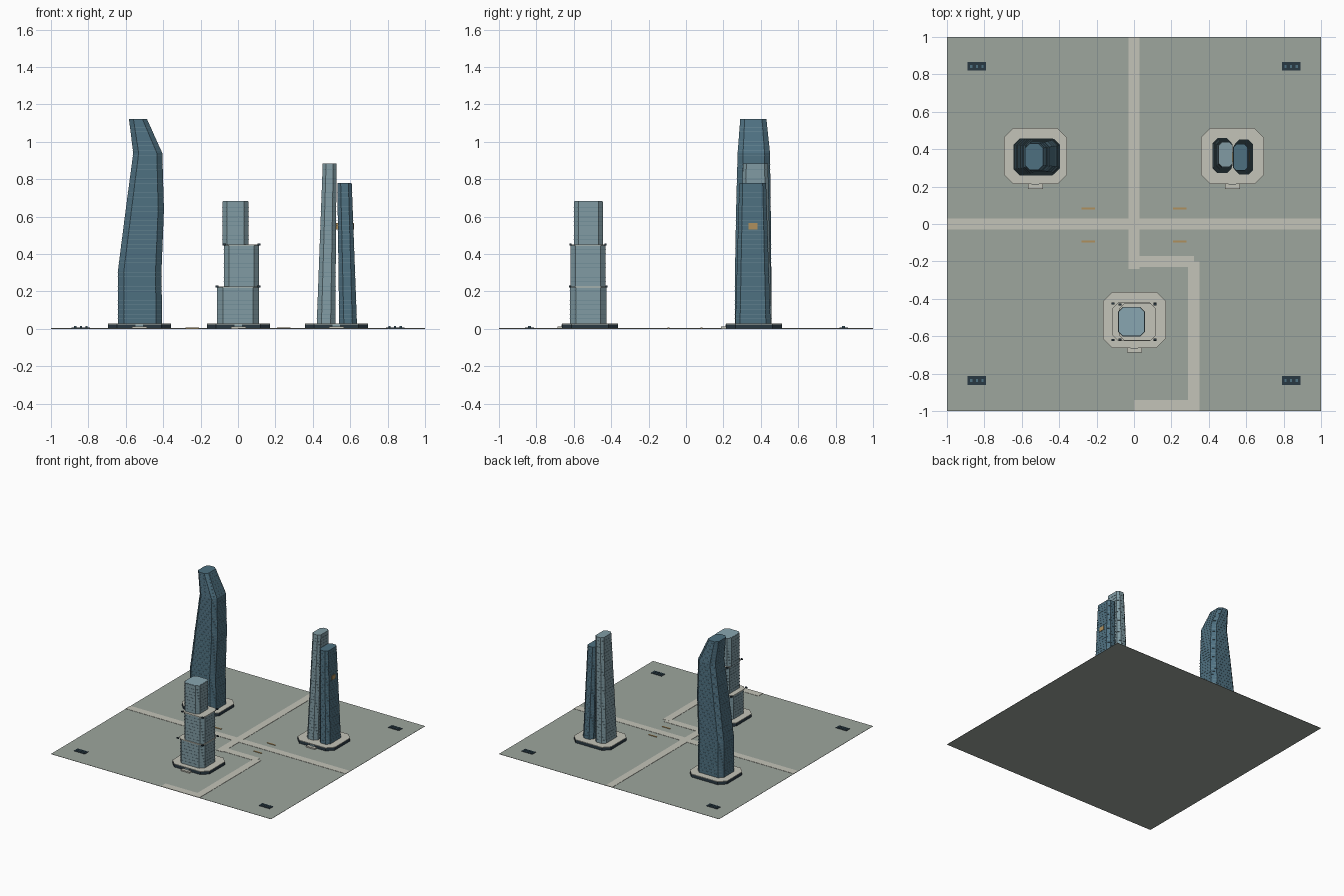
import bpy, bmesh

if "Cube" in bpy.data.objects:
    bpy.data.objects.remove(bpy.data.objects["Cube"])

def material(name, rgb):
    m = bpy.data.materials.new(name)
    m.diffuse_color = (*rgb, 1)
    m.use_nodes = True
    m.node_tree.nodes["Principled BSDF"].inputs["Base Color"].default_value = m.diffuse_color
    return m

GROUND = material("ground_grey", (0.34, 0.38, 0.34))
PAVING = material("paving", (0.55, 0.55, 0.48))
DARK = material("dark_stone", (0.022, 0.04, 0.055))
DEEP = material("deep_glass", (0.075, 0.16, 0.215))
PALE = material("pale_glass", (0.22, 0.33, 0.37))
BAND = material("floor_band", (0.14, 0.24, 0.29))
ROOF = material("roof_panel", (0.25, 0.38, 0.44))
AMBER = material("amber", (0.43, 0.28, 0.11))

def finish(name, bm, mat):
    bmesh.ops.recalc_face_normals(bm, faces=bm.faces)
    me = bpy.data.meshes.new(name)
    bm.to_mesh(me)
    bm.free()
    me.materials.append(mat)
    ob = bpy.data.objects.new(name, me)
    bpy.context.collection.objects.link(ob)
    return ob

def add_box(bm, x0, x1, y0, y1, z0, z1):
    vs = bmesh.ops.create_cube(bm, size=1)["verts"]
    for v in vs:
        v.co = ((x0 + x1) / 2 + v.co.x * (x1 - x0),
                (y0 + y1) / 2 + v.co.y * (y1 - y0),
                (z0 + z1) / 2 + v.co.z * (z1 - z0))

def boxes(name, mat, items):
    bm = bmesh.new()
    for it in items:
        add_box(bm, *it)
    return finish(name, bm, mat)

# Chamfered rectangle section: (z, x0, x1, y0, y1, chamfer)
def ring(s, grow=0.0):
    z, x0, x1, y0, y1, c = s
    x0, x1, y0, y1 = x0 - grow, x1 + grow, y0 - grow, y1 + grow
    return [(x0 + c, y0, z), (x1 - c, y0, z), (x1, y0 + c, z), (x1, y1 - c, z),
            (x1 - c, y1, z), (x0 + c, y1, z), (x0, y1 - c, z), (x0, y0 + c, z)]

def add_loft(bm, sections, grow=0.0):
    rings = [[bm.verts.new(p) for p in ring(s, grow)] for s in sections]
    for a, b in zip(rings, rings[1:]):
        for i in range(8):
            j = (i + 1) % 8
            bm.faces.new((a[i], a[j], b[j], b[i]))
    bm.faces.new(rings[0][::-1])
    bm.faces.new(rings[-1])

def loft(name, mat, sections):
    bm = bmesh.new()
    add_loft(bm, sections)
    return finish(name, bm, mat)

def section_at(sections, z):
    for a, b in zip(sections, sections[1:]):
        if z <= b[0]:
            t = (z - a[0]) / (b[0] - a[0])
            return tuple(p + (q - p) * t for p, q in zip(a, b))
    return sections[-1]

# Tower shell with thin floor bands wrapped round it
def tower(name, mat, sections, step=0.025):
    loft(name, mat, sections)
    bm = bmesh.new()
    z = sections[0][0] + step
    while z < sections[-1][0] - 0.01:
        add_loft(bm, [section_at(sections, z), section_at(sections, z + 0.002)], 0.0012)
        z += step
    finish(name + "_floor_bands", bm, BAND)

# Ground and paths
boxes("ground", GROUND, [(-1, 1, -1, 1, 0, 0.002)])
boxes("paths", PAVING, [
    (-1, 1, -0.03, 0.03, 0.001, 0.004),
    (-0.03, 0.03, -0.24, 1, 0.001, 0.0042),
    (0, 0.32, -0.23, -0.17, 0.001, 0.004),
    (0.29, 0.35, -1, -0.2, 0.001, 0.0042),
    (0, 0.35, -1, -0.94, 0.001, 0.004)])
boxes("amber_markers", AMBER, [
    (s * 0.245 - 0.036, s * 0.245 + 0.036, y - 0.005, y + 0.005, 0.001, 0.006)
    for s in (-1, 1) for y in (0.083, -0.093)])

# Podiums: dark plinth, pale top, entrance step
for label, cx, cy in (("bent", -0.527, 0.363), ("twin", 0.526, 0.363), ("tiered", 0.002, -0.513)):
    def sec(z, g):
        return (z, cx - 0.167 - g, cx + 0.167 + g, cy - 0.147 - g, cy + 0.147 + g, 0.05)
    loft(label + "_plinth", DARK, [sec(0.001, 0.002), sec(0.024, 0.002)])
    loft(label + "_podium_top", PAVING, [sec(0.024, 0.002), sec(0.028, 0.002)])
    boxes(label + "_entrance_step", PAVING,
          [(cx - 0.04, cx + 0.04, cy - 0.175, cy - 0.14, 0.001, 0.012)])
    boxes(label + "_entrance", PALE,
          [(cx - 0.02, cx + 0.02, cy - 0.152, cy - 0.14, 0.002, 0.023)])

# Bent tower
bent = [(0.027, -0.642, -0.406, 0.261, 0.456, 0.032),
        (0.31, -0.642, -0.409, 0.262, 0.456, 0.032),
        (0.64, -0.600, -0.396, 0.268, 0.453, 0.031),
        (0.94, -0.560, -0.405, 0.276, 0.449, 0.029),
        (1.122, -0.583, -0.487, 0.290, 0.430, 0.024)]
tower("bent_tower", DEEP, bent)

# Twin towers joined by a sky bridge
tower("twin_tower_tall", PALE, [(0.027, 0.421, 0.520, 0.272, 0.458, 0.025),
                                (0.883, 0.453, 0.527, 0.305, 0.438, 0.018)])
tower("twin_tower_short", DEEP, [(0.027, 0.541, 0.636, 0.264, 0.452, 0.025),
                                 (0.78, 0.531, 0.608, 0.285, 0.428, 0.018)])
boxes("sky_bridge", AMBER, [(0.49, 0.621, 0.334, 0.382, 0.532, 0.565)])

# Tiered tower with terrace ledges and corner posts
tiers = [(0.027, 0.225, -0.112, 0.112, -0.621, -0.425, 0.032),
         (0.225, 0.45, -0.075, 0.112, -0.617, -0.43, 0.027),
         (0.45, 0.682, -0.084, 0.057, -0.60, -0.445, 0.024)]
for i, (z0, z1, *rect) in enumerate(tiers):
    tower("tier_%d" % (i + 1), PALE, [(z0, *rect), (z1, *rect)])
ledges = bmesh.new()
posts = bmesh.new()
for z0, z1, x0, x1, y0, y1, c in tiers[:2]:
    lo = (z1 - 0.004, x0, x1, y0, y1, c)
    add_loft(ledges, [lo, (z1 + 0.002, *lo[1:])], 0.005)
    for x in (x0, x1):
        for y in (y0, y1):
            add_box(posts, x - 0.008, x + 0.008, y - 0.005, y + 0.005, z1 - 0.004, z1 + 0.006)
finish("terrace_ledges", ledges, PAVING)
finish("terrace_corner_posts", posts, DARK)
loft("tier_roof", ROOF, [(0.682, -0.08, 0.053, -0.596, -0.449, 0.022),
                         (0.684, -0.08, 0.053, -0.596, -0.449, 0.022)])

# Corner service slabs with small units on top
for n, (cx, cy) in enumerate((x, y) for x in (-0.84, 0.84) for y in (-0.837, 0.843)):
    boxes("corner_slab_%d" % n, DARK,
          [(cx - 0.049, cx + 0.049, cy - 0.023, cy + 0.023, 0.001, 0.006)])
    boxes("corner_units_%d" % n, DEEP,
          [(cx + k * 0.03 - 0.006, cx + k * 0.03 + 0.006, cy - 0.008, cy + 0.008, 0.005, 0.014)
           for k in (-1, 0, 1)])
